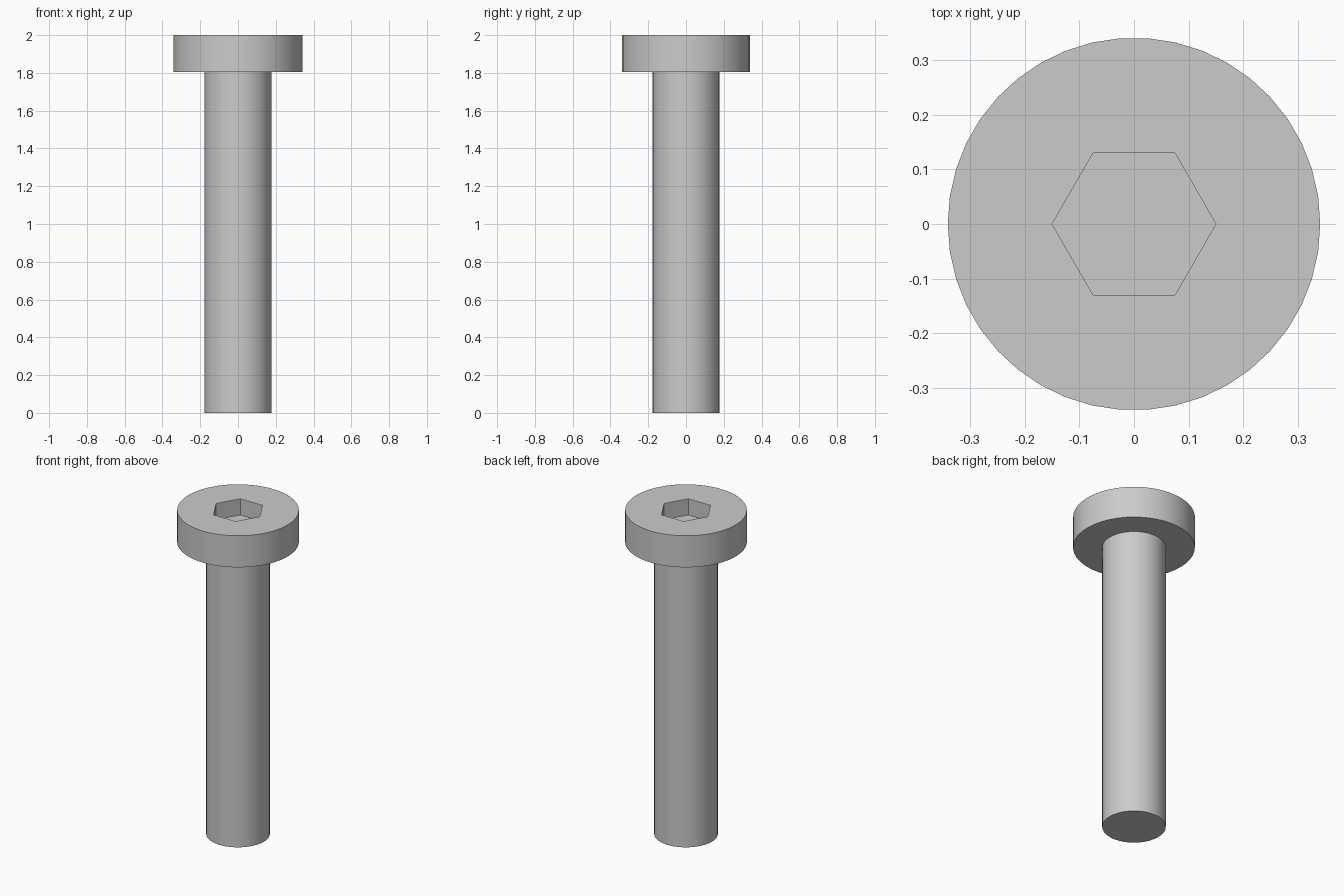
import bpy
import bmesh
from math import cos, sin, tau, radians

cube = bpy.data.objects.get("Cube")
if cube:
    bpy.data.objects.remove(cube, do_unlink=True)

SIDES = 42
HEAD_R, SHAFT_R, SOCKET_R = 0.341, 0.178, 0.15
TOP, HEAD_BASE, SOCKET_FLOOR = 2.0, 1.805, 1.9

steel = bpy.data.materials.new("grey_steel")
steel.use_nodes = True
steel.diffuse_color = (0.6, 0.6, 0.6, 1)
steel.node_tree.nodes["Principled BSDF"].inputs["Base Color"].default_value = (0.6, 0.6, 0.6, 1)


def ring(bm, radius, z, sides=SIDES):
    """Closed loop of vertices with one corner on the +x axis."""
    return [bm.verts.new((radius * cos(tau * i / sides), radius * sin(tau * i / sides), z))
            for i in range(sides)]


def wall(bm, low, high):
    """Straight wall between two matching loops."""
    n = len(low)
    for i in range(n):
        j = (i + 1) % n
        bm.faces.new((low[i], low[j], high[j], high[i]))


def annulus(bm, outer, inner):
    """Flat face between two loops in the same plane."""
    edges = []
    for loop in (outer, inner):
        for a, b in zip(loop, loop[1:] + loop[:1]):
            edges.append(bm.edges.get((a, b)) or bm.edges.new((a, b)))
    bmesh.ops.triangle_fill(bm, edges=edges, use_beauty=True)


def finish(bm, name):
    bmesh.ops.recalc_face_normals(bm, faces=bm.faces)
    mesh = bpy.data.meshes.new(name)
    bm.to_mesh(mesh)
    bm.free()
    mesh.materials.append(steel)
    obj = bpy.data.objects.new(name, mesh)
    bpy.context.collection.objects.link(obj)
    bpy.ops.object.select_all(action="DESELECT")
    obj.select_set(True)
    bpy.context.view_layer.objects.active = obj
    bpy.ops.object.shade_smooth_by_angle(angle=radians(30))
    return obj


# Round head with a hexagonal socket, open below where the shaft joins
bm = bmesh.new()
head_low, head_top = ring(bm, HEAD_R, HEAD_BASE), ring(bm, HEAD_R, TOP)
hex_low, hex_top = ring(bm, SOCKET_R, SOCKET_FLOOR, 6), ring(bm, SOCKET_R, TOP, 6)
wall(bm, head_low, head_top)
wall(bm, hex_low, hex_top)
bm.faces.new(hex_low)
annulus(bm, head_top, hex_top)
annulus(bm, head_low, ring(bm, SHAFT_R, HEAD_BASE))
finish(bm, "head")

# Plain shaft, closed at the tip
bm = bmesh.new()
tip = ring(bm, SHAFT_R, 0)
wall(bm, tip, ring(bm, SHAFT_R, HEAD_BASE))
bm.faces.new(tip)
finish(bm, "shaft")
